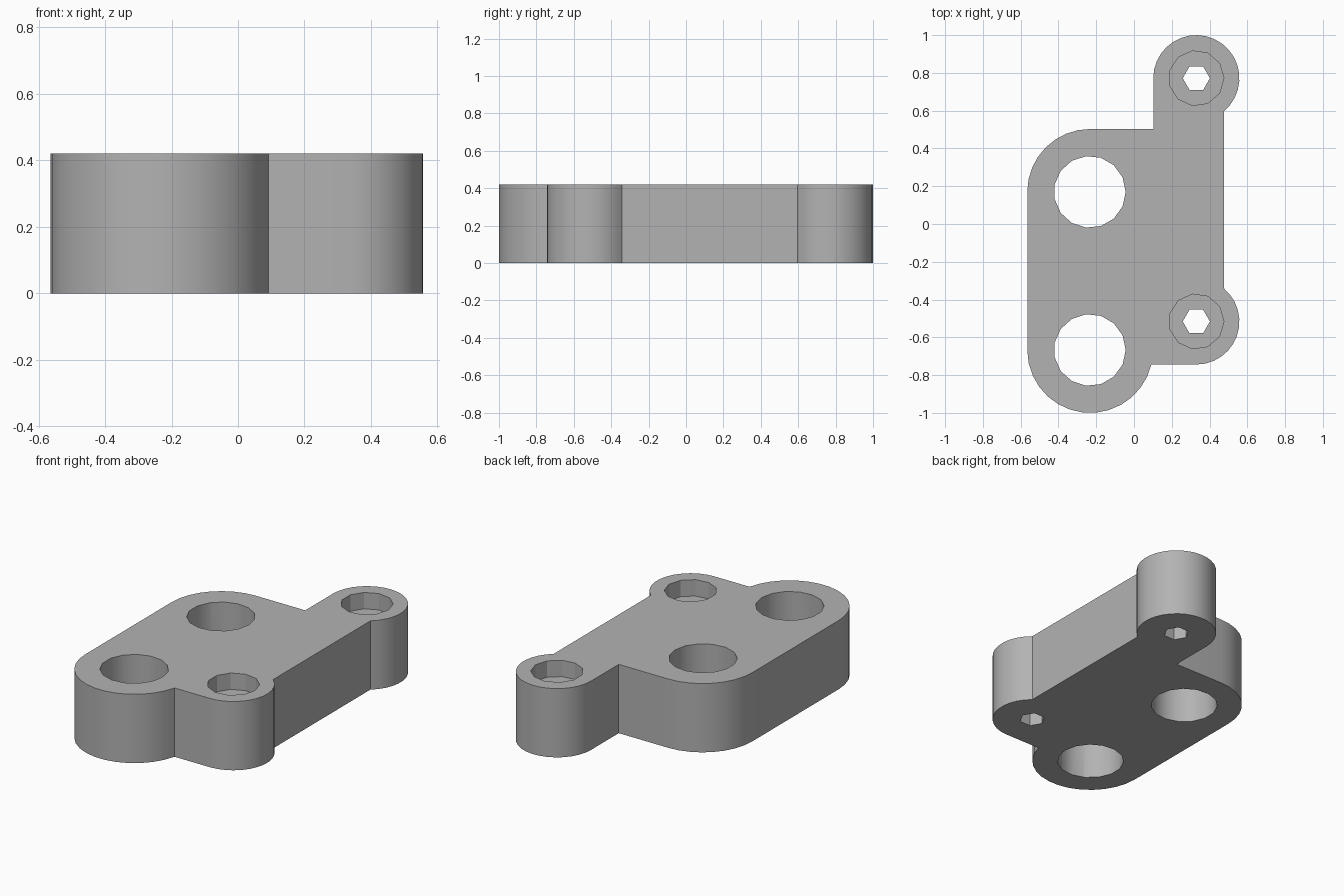
import bpy, bmesh, math

if "Cube" in bpy.data.objects:
    bpy.data.objects.remove(bpy.data.objects["Cube"])

H = 0.42
BIG_R, BOSS_R = 0.333, 0.228
BIG_X, BOSS_X, WALL_X = -0.232, 0.33, 0.476
BIG_Y = (0.17, -0.667)
BOSS_Y = (0.772, -0.516)


def arc(cx, cy, r, a0, a1, step=12):
    """Points along an arc, angles in degrees."""
    n = max(1, math.ceil(abs(a1 - a0) / step - 1e-6))
    angles = [math.radians(a0 + (a1 - a0) * i / n) for i in range(n + 1)]
    return [(cx + r * math.cos(a), cy + r * math.sin(a)) for a in angles]


def prism(name, points, z0, z1):
    """Extrude a counter-clockwise profile between two heights."""
    bm = bmesh.new()
    face = bm.faces.new([bm.verts.new((x, y, z0)) for x, y in points])
    top = bmesh.ops.extrude_face_region(bm, geom=[face])["geom"]
    bmesh.ops.translate(bm, vec=(0, 0, z1 - z0),
                        verts=[v for v in top if isinstance(v, bmesh.types.BMVert)])
    bmesh.ops.recalc_face_normals(bm, faces=bm.faces)
    mesh = bpy.data.meshes.new(name)
    bm.to_mesh(mesh)
    bm.free()
    obj = bpy.data.objects.new(name, mesh)
    bpy.context.collection.objects.link(obj)
    return obj


# Plate outline: two large rounded corners and two screw bosses
wall_a = math.degrees(math.acos((WALL_X - BOSS_X) / BOSS_R))
notch_a = math.degrees(math.asin((BOSS_Y[1] - BOSS_R - BIG_Y[1]) / BIG_R))
outline = (arc(BOSS_X, BOSS_Y[0], BOSS_R, -wall_a, 180)
           + [(BOSS_X - BOSS_R, BIG_Y[0] + BIG_R)]
           + arc(BIG_X, BIG_Y[0], BIG_R, 90, 180)
           + arc(BIG_X, BIG_Y[1], BIG_R, 180, 360 + notch_a)
           + arc(BOSS_X, BOSS_Y[1], BOSS_R, -90, wall_a))
plate = prism("mounting_plate", outline, 0, H)

grey = bpy.data.materials.new("grey")
grey.diffuse_color = (0.45, 0.45, 0.45, 1)
grey.use_nodes = True
grey.node_tree.nodes["Principled BSDF"].inputs["Base Color"].default_value = grey.diffuse_color
plate.data.materials.append(grey)


def cut(name, x, y, r, sides, z0, z1):
    """Subtract a many-sided hole from the plate."""
    cutter = prism(name, arc(x, y, r, 0, 360, 360 / sides)[:-1], z0, z1)
    cutter.data.materials.append(grey)
    mod = plate.modifiers.new(name, 'BOOLEAN')
    mod.object, mod.operation, mod.solver = cutter, 'DIFFERENCE', 'EXACT'
    bpy.context.view_layer.objects.active = plate
    bpy.ops.object.modifier_apply(modifier=name)
    bpy.data.objects.remove(cutter)


# Large through holes
for y in BIG_Y:
    cut("large_hole", BIG_X - 0.002, y, 0.19, 15, -0.1, H + 0.1)

# Screw holes with a wider recess for the head
for y in BOSS_Y:
    cut("screw_hole", BOSS_X, y, 0.072, 6, -0.1, H + 0.1)
    cut("head_recess", BOSS_X, y, 0.146, 11, H - 0.1, H + 0.1)

plate.select_set(True)
bpy.context.view_layer.objects.active = plate
bpy.ops.object.shade_smooth_by_angle(angle=math.radians(30))
